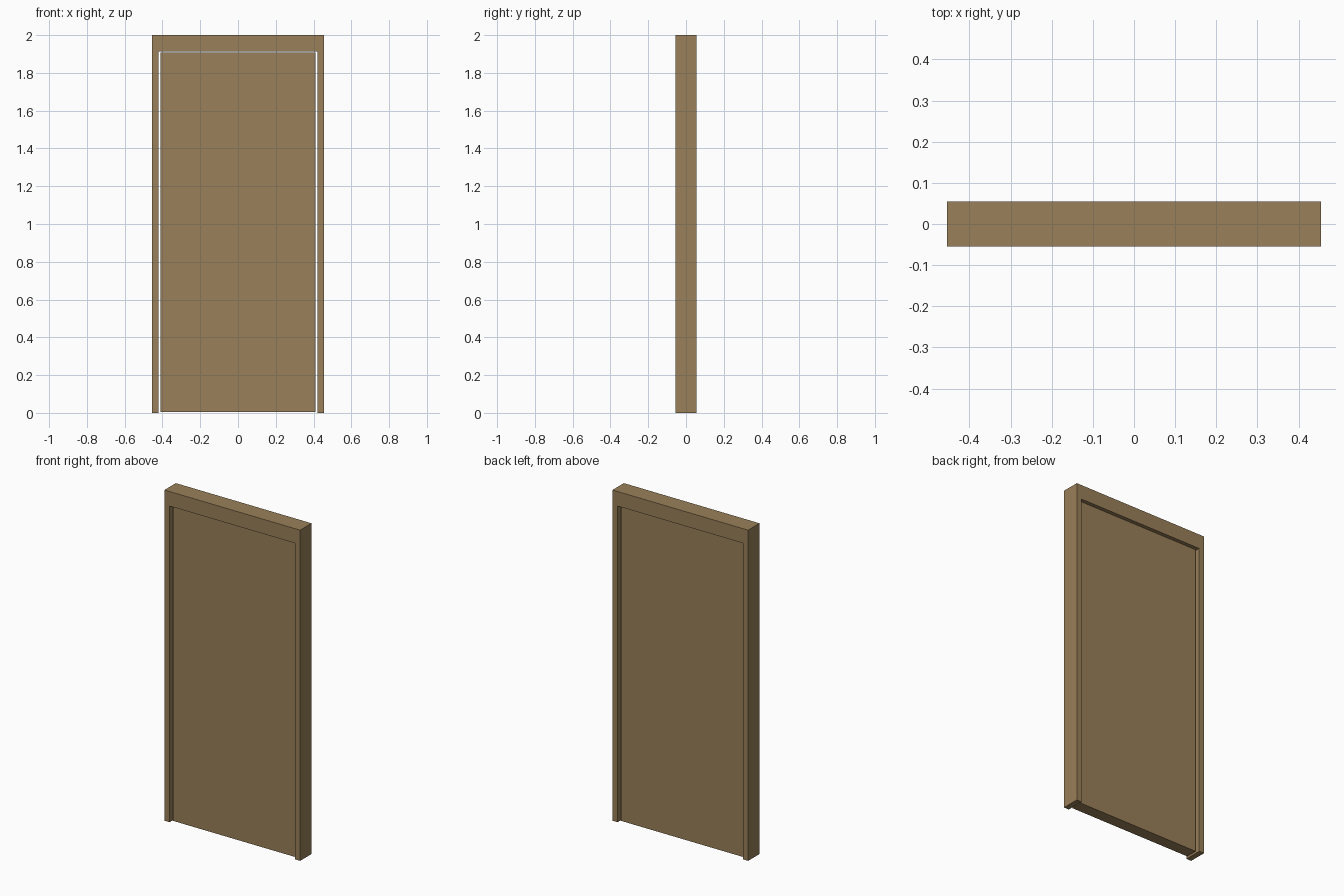
import bpy
import bmesh

cube = bpy.data.objects.get("Cube")
if cube:
    bpy.data.objects.remove(cube, do_unlink=True)

HALF_W, HEIGHT, HALF_D = 0.454, 2.0, 0.0545   # outer frame
OPEN_W, OPEN_H = 0.42, 1.912                  # opening
LEAF_W, LEAF_D = 0.41, 0.036                  # door leaf
LEAF_BOTTOM, LEAF_TOP = 0.004, 1.908

wood = bpy.data.materials.new("brown wood")
wood.use_nodes = True
colour = (0.319, 0.214, 0.1, 1)
wood.diffuse_color = colour
wood.node_tree.nodes["Principled BSDF"].inputs["Base Color"].default_value = colour


def extrude_profile(name, points, half_depth):
    """Extrude an x-z outline evenly to both sides of y = 0."""
    bm = bmesh.new()
    face = bm.faces.new([bm.verts.new((x, -half_depth, z)) for x, z in points])
    new = bmesh.ops.extrude_face_region(bm, geom=[face])["geom"]
    verts = [v for v in new if isinstance(v, bmesh.types.BMVert)]
    bmesh.ops.translate(bm, verts=verts, vec=(0, 2 * half_depth, 0))
    bmesh.ops.recalc_face_normals(bm, faces=bm.faces)
    mesh = bpy.data.meshes.new(name)
    bm.to_mesh(mesh)
    bm.free()
    mesh.materials.append(wood)
    obj = bpy.data.objects.new(name, mesh)
    bpy.context.collection.objects.link(obj)
    return obj


# Frame: two jambs and a header in one outline, open at the floor
right_half = [(-OPEN_W, OPEN_H), (-OPEN_W, 0), (-HALF_W, 0), (-HALF_W, HEIGHT)]
left_half = [(-x, z) for x, z in reversed(right_half)]
extrude_profile("door_frame", right_half + left_half, HALF_D)

# Door leaf: flat panel recessed on both sides, with a thin gap all round
extrude_profile("door_leaf", [(-LEAF_W, LEAF_BOTTOM), (LEAF_W, LEAF_BOTTOM),
                              (LEAF_W, LEAF_TOP), (-LEAF_W, LEAF_TOP)], LEAF_D)
